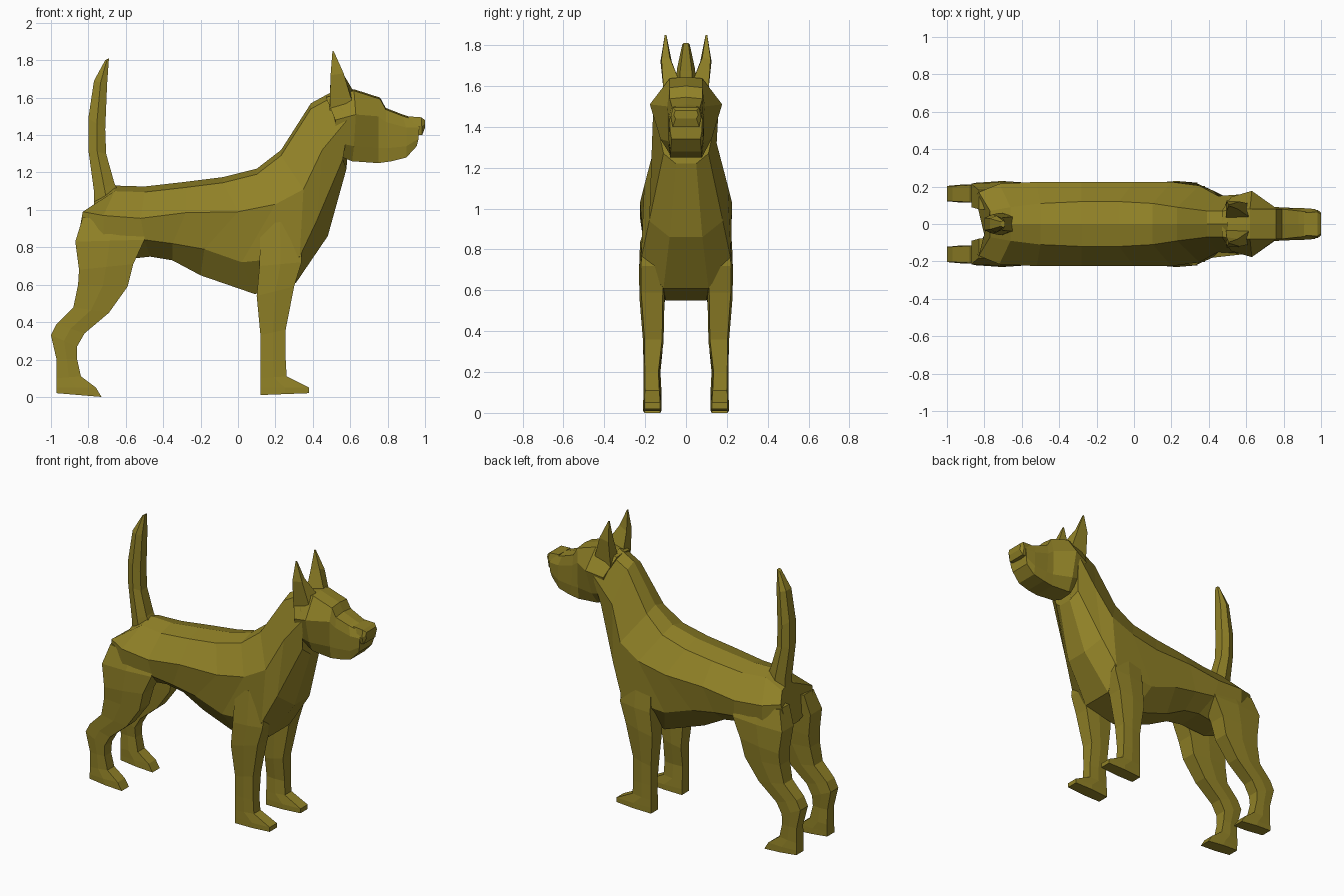
import bpy, bmesh

coat = bpy.data.materials.new("coat")
coat.diffuse_color = (0.28, 0.22, 0.02, 1)


def loft(name, rings, mirror=False):
    """Skin a list of equal-length point rings and cap both ends."""
    bm = bmesh.new()
    vs = [[bm.verts.new(p) for p in r] for r in rings]
    n = len(rings[0])
    for a, b in zip(vs, vs[1:]):
        for i in range(n):
            j = (i + 1) % n
            bm.faces.new((a[i], a[j], b[j], b[i]))
    bm.faces.new(vs[0])
    bm.faces.new(vs[-1])
    bmesh.ops.recalc_face_normals(bm, faces=bm.faces)
    me = bpy.data.meshes.new(name)
    bm.to_mesh(me)
    bm.free()
    me.materials.append(coat)
    ob = bpy.data.objects.new(name, me)
    bpy.context.collection.objects.link(ob)
    if mirror:
        m = ob.modifiers.new("mirror", 'MIRROR')
        m.use_axis = (False, True, False)
    return ob


def body_ring(s, drop=0.03):
    """Symmetric ring from top, side, low and bottom (x, z, half width)."""
    pts = [s[i:i + 3] for i in (0, 3, 6, 9)]
    x, z, w = pts[0]
    pts[0] = (x, z - drop, w)
    return ([(x, 0, z)] + [(a, c, b) for a, b, c in pts]
            + [(a, -c, b) for a, b, c in reversed(pts)])


def limb_ring(s, bevel=0.07):
    """Six-sided ring from back (x, z), front (x, z), inner y, outer y."""
    xb, zb, xf, zf, yi, yo = s
    c = (yo - yi) * bevel
    xm, zm = (xb + xf) / 2, (zb + zf) / 2
    return [(xb, yi + c, zb), (xm, yi, zm), (xf, yi + c, zf),
            (xf, yo - c, zf), (xm, yo, zm), (xb, yo - c, zb)]


# Torso and neck
torso = [
    (-.77, 1.06, .07, -.83, .99, .17, -.85, .88, .15, -.80, .78, .06),
    (-.66, 1.13, .09, -.72, .97, .215, -.72, .85, .21, -.65, .73, .08),
    (-.50, 1.125, .11, -.52, .955, .225, -.50, .84, .205, -.47, .75, .09),
    (-.28, 1.15, .12, -.28, .985, .225, -.35, .82, .20, -.35, .73, .09),
    (-.08, 1.175, .12, 0, .99, .225, -.18, .79, .20, -.20, .65, .09),
    (.10, 1.22, .11, .20, 1.03, .225, .02, .72, .20, .09, .55, .10),
    (.23, 1.32, .09, .35, 1.11, .205, .33, .75, .22, .31, .61, .11),
    (.39, 1.57, .07, .45, 1.32, .15, .42, .94, .18, .48, .86, .08),
    (.50, 1.63, .07, .60, 1.50, .16, .56, 1.27, .11, .58, 1.22, .05),
]
loft("torso_and_neck", [body_ring(s) for s in torso])

# Head and muzzle
head = [
    (.47, 1.61, .07, .52, 1.48, .145, .53, 1.36, .12, .56, 1.28, .06),
    (.62, 1.645, .08, .63, 1.51, .177, .62, 1.34, .125, .61, 1.26, .075),
    (.76, 1.60, .08, .75, 1.50, .092, .75, 1.33, .088, .75, 1.25, .078),
    (.79, 1.545, .08, .79, 1.47, .088, .80, 1.33, .086, .82, 1.26, .078),
    (.88, 1.51, .07, .90, 1.44, .085, .90, 1.34, .085, .90, 1.28, .075),
    (.96, 1.485, .06, .97, 1.44, .08, .965, 1.38, .078, .955, 1.34, .07),
]
loft("head", [body_ring(s, 0.008) for s in head])

# Nose
nose = [(.90, 1.40, .91, 1.50, -.07, .07), (.985, 1.40, .98, 1.495, -.075, .075),
        (1.0, 1.44, 1.0, 1.48, -.06, .06)]
loft("nose", [limb_ring(s) for s in nose])

# Ears
loft("ears", [
    [(.49, .02, 1.57), (.49, .105, 1.53), (.61, .11, 1.58), (.62, .035, 1.63)],
    [(.495, .07, 1.72), (.495, .125, 1.72), (.565, .12, 1.73), (.555, .08, 1.74)],
    [(.505, .096, 1.85), (.505, .104, 1.85), (.511, .104, 1.85),
     (.511, .096, 1.85)]], mirror=True)

# Tail
tail = [
    (-.77, 1.03, -.64, 1.10, -.06, .06), (-.77, 1.10, -.66, 1.14, -.06, .06),
    (-.80, 1.32, -.705, 1.30, -.052, .052), (-.80, 1.49, -.71, 1.43, -.052, .052),
    (-.77, 1.69, -.70, 1.67, -.045, .045), (-.71, 1.80, -.69, 1.81, -.018, .018),
]
loft("tail", [limb_ring(s, 0.18) for s in tail])

# Hind legs
hind = [
    (-.83, .96, -.50, .92, .07, .19),
    (-.87, .83, -.50, .84, .08, .225), (-.85, .68, -.56, .71, .09, .23),
    (-.855, .60, -.59, .59, .10, .222), (-.88, .48, -.69, .45, .11, .215),
    (-.97, .39, -.82, .34, .115, .21), (-1.0, .33, -.86, .27, .115, .21),
    (-.97, .20, -.86, .20, .125, .205), (-.97, .10, -.84, .11, .12, .205),
    (-.97, .05, -.76, .05, .12, .21), (-.97, .02, -.73, 0, .12, .21),
]
loft("hind_legs", [limb_ring(s) for s in hind], mirror=True)

# Front legs
front = [
    (.12, .92, .33, .95, .10, .205), (.115, .70, .34, .72, .10, .23),
    (.10, .54, .30, .59, .105, .228), (.12, .33, .255, .36, .11, .21),
    (.12, .20, .255, .20, .13, .207), (.12, .10, .26, .11, .125, .207),
    (.12, .05, .38, .05, .12, .21), (.12, .01, .38, .02, .12, .21),
]
loft("front_legs", [limb_ring(s) for s in front], mirror=True)
